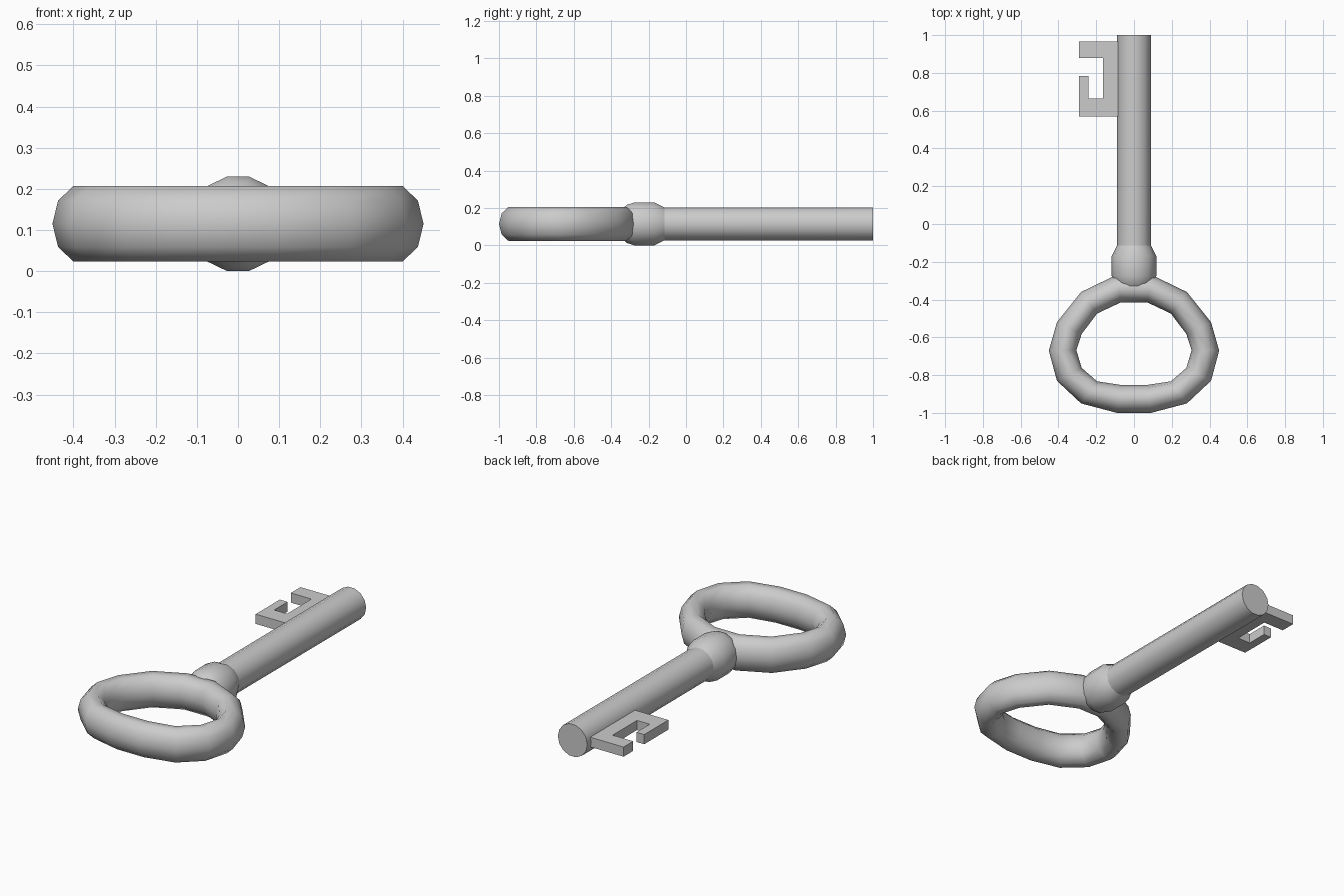
import bpy, bmesh, math

if "Cube" in bpy.data.objects:
    bpy.data.objects.remove(bpy.data.objects["Cube"])

ZC = 0.115  # height of the key's mid plane


def finish(name, bm, angle=None):
    bmesh.ops.recalc_face_normals(bm, faces=bm.faces)
    mesh = bpy.data.meshes.new(name)
    bm.to_mesh(mesh)
    bm.free()
    ob = bpy.data.objects.new(name, mesh)
    bpy.context.collection.objects.link(ob)
    if angle:
        bpy.ops.object.select_all(action='DESELECT')
        ob.select_set(True)
        bpy.context.view_layer.objects.active = ob
        bpy.ops.object.shade_smooth_by_angle(angle=math.radians(angle))
    return ob


def bridge(bm, a, b):
    n = len(a)
    for i in range(n):
        bm.faces.new((a[i], a[(i + 1) % n], b[(i + 1) % n], b[i]))


def turned(name, profile, sides=14):
    """Closed solid turned around the key's long axis; profile is (y, radius)."""
    bm = bmesh.new()
    rings = []
    for y, r in profile:
        rings.append([bm.verts.new((r * math.cos(math.tau * i / sides), y,
                                    ZC + r * math.sin(math.tau * i / sides)))
                      for i in range(sides)])
    for a, b in zip(rings, rings[1:]):
        bridge(bm, a, b)
    bm.faces.new(rings[0])
    bm.faces.new(rings[-1])
    return finish(name, bm, 50)


# Shaft and the swollen collar next to the bow
turned("shaft", [(-0.2, 0.09), (1.0, 0.091)])
turned("collar", [(-0.34, 0.085), (-0.315, 0.105), (-0.275, 0.118),
                  (-0.17, 0.118), (-0.115, 0.09)])

# Bow: 14-segment oval ring with a 10-sided section, from outer and inner outlines
outer = [(0.09, -1.0), (0.28, -0.95), (0.408, -0.83), (0.451, -0.67),
         (0.408, -0.52), (0.28, -0.36), (0.09, -0.268)]
inner = [(0.07, -0.852), (0.195, -0.833), (0.277, -0.762), (0.305, -0.668),
         (0.277, -0.582), (0.195, -0.474), (0.07, -0.415)]
outer += [(-x, y) for x, y in reversed(outer)]
inner += [(-x, y) for x, y in reversed(inner)]
bm = bmesh.new()
sections = []
for (ox, oy), (ix, iy) in zip(outer, inner):
    cx, cy, hx, hy = (ox + ix) / 2, (oy + iy) / 2, (ox - ix) / 2, (oy - iy) / 2
    sec = []
    for k in range(10):
        a = math.tau * k / 10
        sec.append(bm.verts.new((cx + hx * math.cos(a), cy + hy * math.cos(a),
                                 ZC + 0.096 * math.sin(a))))
    sections.append(sec)
for i, sec in enumerate(sections):
    bridge(bm, sec, sections[(i + 1) % len(sections)])
finish("bow", bm, 60)

# Bit: flat notched plate on the left of the shaft tip
outline = [(-0.04, 0.965), (-0.29, 0.965), (-0.29, 0.88), (-0.163, 0.88),
           (-0.163, 0.665), (-0.242, 0.665), (-0.242, 0.783), (-0.29, 0.783),
           (-0.29, 0.57), (-0.04, 0.57)]
bm = bmesh.new()
low, high = ([bm.verts.new((x, y, ZC + s * 0.027)) for x, y in outline] for s in (-1, 1))
bridge(bm, low, high)
bm.faces.new(low)
bm.faces.new(high)
finish("bit", bm)
